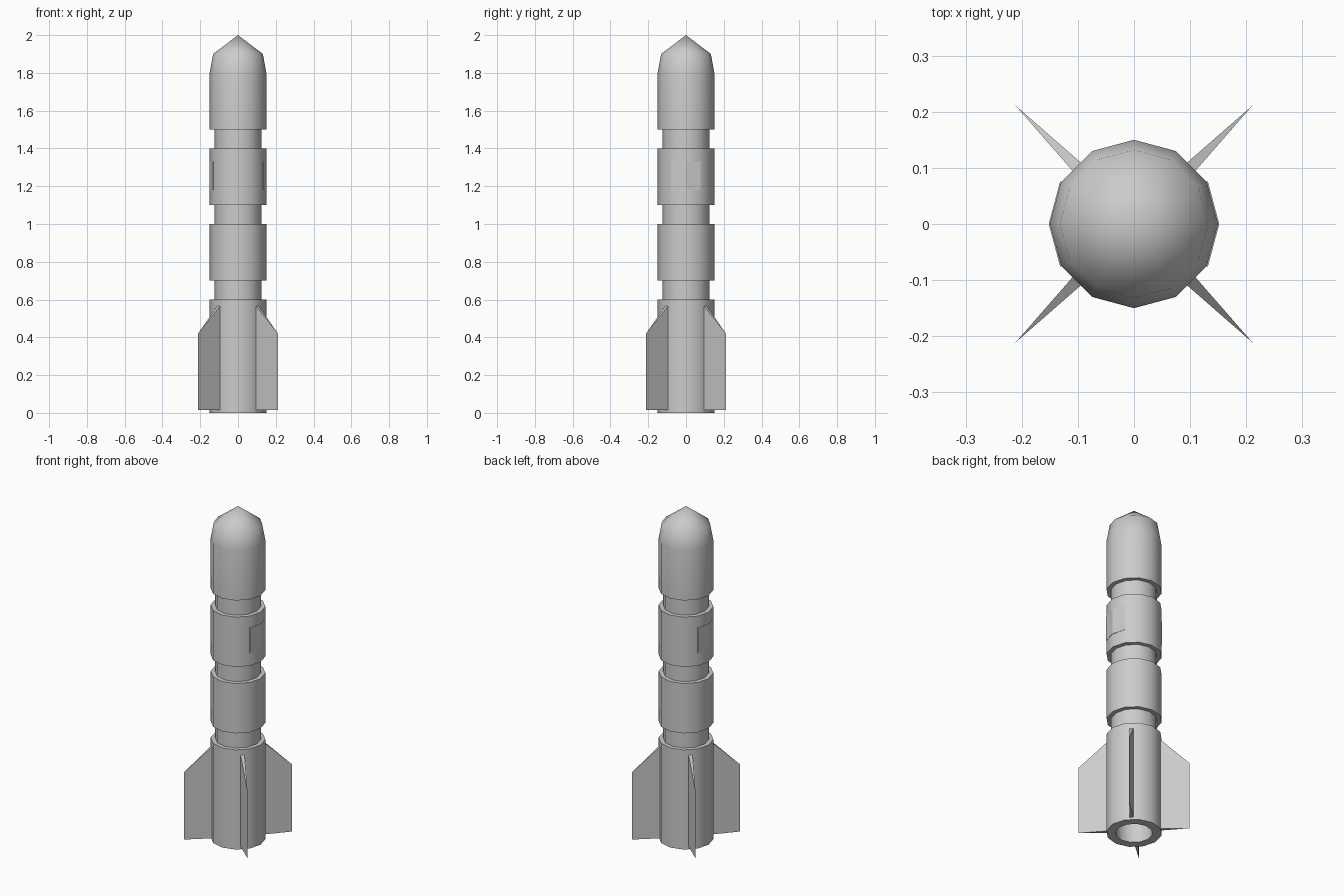
import bpy, math

if "Cube" in bpy.data.objects:
    bpy.data.objects.remove(bpy.data.objects["Cube"])

SIDES = 12


def make_object(name, verts, faces, smooth=False):
    mesh = bpy.data.meshes.new(name)
    mesh.from_pydata(verts, [], faces)
    obj = bpy.data.objects.new(name, mesh)
    bpy.context.collection.objects.link(obj)
    if smooth:
        bpy.ops.object.select_all(action='DESELECT')
        obj.select_set(True)
        bpy.context.view_layer.objects.active = obj
        bpy.ops.object.shade_smooth_by_angle(angle=math.radians(50))
    return obj


def ring_point(r, i, z):
    a = 2 * math.pi * i / SIDES
    return (r * math.cos(a), r * math.sin(a), z)


def lathe(name, profile):
    """Revolve (radius, z) points; zero-radius ends become poles."""
    verts, rings, faces = [], [], []
    for r, z in profile:
        n = SIDES if r > 0 else 1
        rings.append([len(verts) + i % n for i in range(SIDES)])
        verts += [ring_point(r, i, z) for i in range(n)]
    for low, high in zip(rings, rings[1:]):
        for i in range(SIDES):
            j = (i + 1) % SIDES
            quad = (low[i], low[j], high[j], high[i])
            faces.append(tuple(dict.fromkeys(quad)))
    return make_object(name, verts, faces, True)


# Body: recessed exhaust, stepped stages and nose in one profile
WIDE, NECK = 0.15, 0.125
profile = [(0, 0.2), (0.1, 0.2), (0.1, 0), (WIDE, 0)]
for z in (0.6, 1.0, 1.4):
    profile += [(WIDE, z), (NECK, z), (NECK, z + 0.1), (WIDE, z + 0.1)]
profile += [(WIDE, 1.8), (0.132, 1.9), (0, 2.0)]
lathe("rocket_body", profile)

# Fins: wedges that taper to a sharp outer edge
half = 0.011
fin_verts = [(0.135, -half, 0.015), (0.135, half, 0.015), (0.299, 0, 0.015),
             (0.135, -half, 0.575), (0.135, half, 0.575), (0.299, 0, 0.42)]
fin_faces = [(0, 1, 2), (3, 5, 4), (0, 2, 5, 3), (1, 4, 5, 2), (0, 3, 4, 1)]
for k in range(4):
    fin = make_object(f"fin_{k + 1}", fin_verts, fin_faces)
    fin.rotation_euler.z = math.radians(45 + 90 * k)

# Side hatches: thin plates hugging two facets on each side
for name, start in (("right_hatch", -1), ("left_hatch", 5)):
    verts = [ring_point(r, start + i, z)
             for r in (0.145, 0.152) for z in (1.18, 1.33) for i in range(3)]
    faces = [(6, 7, 10, 9), (7, 8, 11, 10), (0, 3, 4, 1), (1, 4, 5, 2),
             (0, 1, 7, 6), (1, 2, 8, 7), (3, 9, 10, 4), (4, 10, 11, 5),
             (0, 6, 9, 3), (2, 5, 11, 8)]
    make_object(name, verts, faces)
